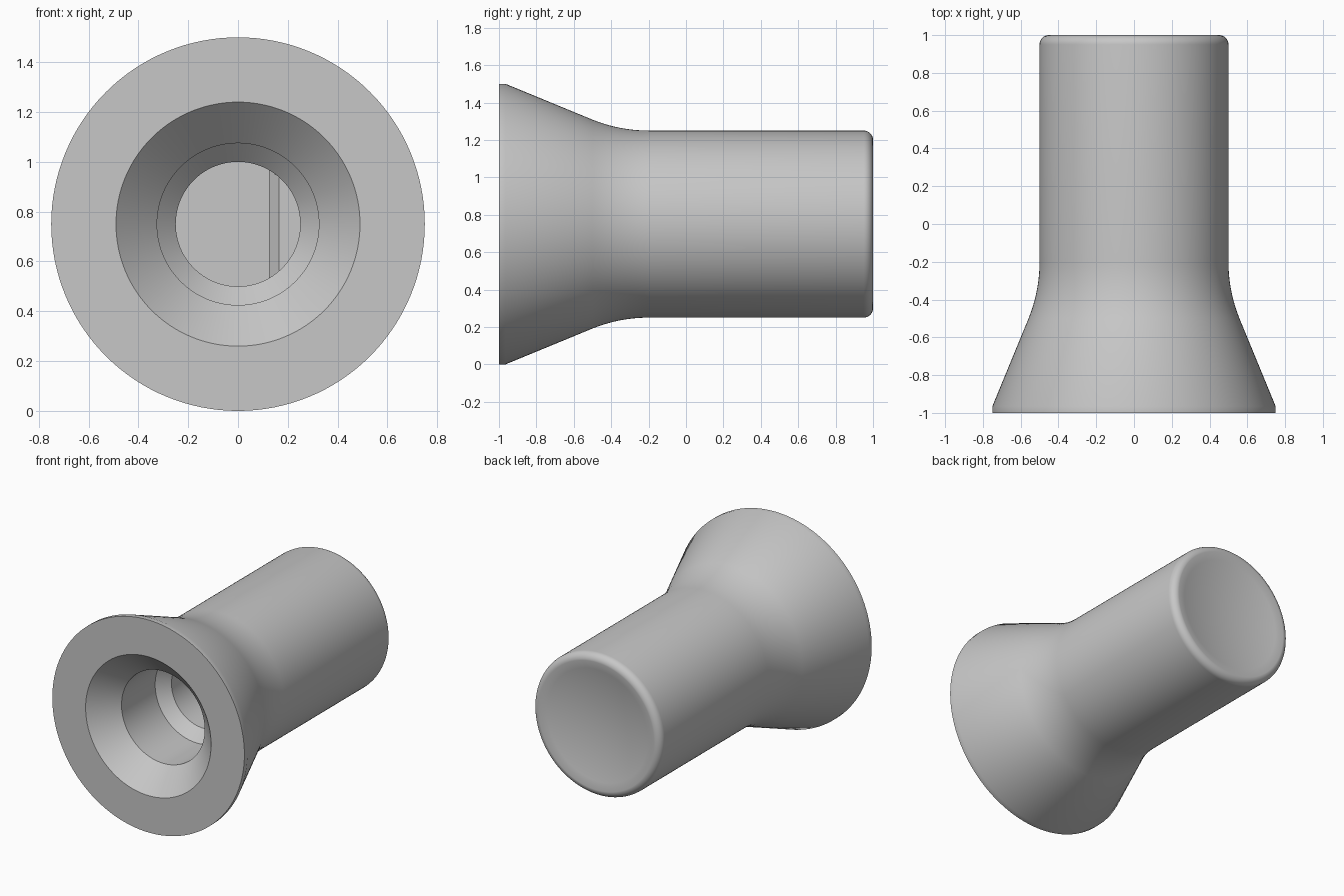
import bpy, bmesh, math
from mathutils import Vector, Matrix

cube = bpy.data.objects.get("Cube")
if cube:
    bpy.data.objects.remove(cube)

AXIS_Z = 0.75      # height of the knob's axis
FRONT = -1.0
BORE_END = 0.5     # floor of the shaft hole
KEY_START = -0.1   # where the flat of the D-shaped hole begins

grey = bpy.data.materials.new("plain grey")
grey.use_nodes = True
colour = (0.57, 0.57, 0.57, 1)
grey.diffuse_color = colour
grey.node_tree.nodes["Principled BSDF"].inputs["Base Color"].default_value = colour


def finish(bm, name):
    bmesh.ops.remove_doubles(bm, verts=bm.verts, dist=1e-5)
    bmesh.ops.recalc_face_normals(bm, faces=bm.faces)
    mesh = bpy.data.meshes.new(name)
    bm.to_mesh(mesh)
    bm.free()
    mesh.materials.append(grey)
    obj = bpy.data.objects.new(name, mesh)
    bpy.context.collection.objects.link(obj)
    obj.location.z = AXIS_Z
    bpy.ops.object.select_all(action='DESELECT')
    obj.select_set(True)
    bpy.context.view_layer.objects.active = obj
    bpy.ops.object.shade_smooth_by_angle(angle=math.radians(30))
    return obj


def arc(cr, cy, radius, start, end, steps):
    """Points (radius, y) along an arc; angles in degrees."""
    angles = [math.radians(start + (end - start) * i / steps) for i in range(steps + 1)]
    return [(cr + radius * math.cos(a), cy + radius * math.sin(a)) for a in angles]


# Body profile: stepped bore, flared skirt, rounded back edge, dished cap
profile = [(0, BORE_END), (0.25, BORE_END), (0.25, FRONT + 0.615), (0.325, FRONT + 0.54),
           (0.325, FRONT + 0.165), (0.49, FRONT), (0.75, FRONT), (0.75, FRONT + 0.035)]
profile += arc(1.3, -0.2, 0.8, 202, 180, 10)
profile += arc(0.45, 0.95, 0.05, 0, 90, 8)
dish_radius = 2.0
dish_y = 1 + math.sqrt(dish_radius ** 2 - 0.45 ** 2)
for i in range(7, -1, -1):
    r = 0.45 * i / 8
    profile.append((r, dish_y - math.sqrt(dish_radius ** 2 - r * r)))

bm = bmesh.new()
verts = [bm.verts.new((r, y, 0)) for r, y in profile]
edges = [bm.edges.new(pair) for pair in zip(verts, verts[1:])]
bmesh.ops.spin(bm, geom=verts + edges, cent=(0, 0, 0), axis=(0, 1, 0),
               angle=2 * math.pi, steps=128)
finish(bm, "knob_body")

# Flat side of the shaft hole, with a chamfered lead-in
bm = bmesh.new()
rings = []
for y, flat_x in ((KEY_START, 0.165), (KEY_START + 0.04, 0.125), (BORE_END + 0.005, 0.125)):
    half = math.acos(flat_x / 0.251)
    angles = [half * (2 * i / 24 - 1) for i in range(25)]
    rings.append([bm.verts.new((0.251 * math.cos(a), y, 0.251 * math.sin(a))) for a in angles])
for near, far in zip(rings, rings[1:]):
    for i in range(25):
        j = (i + 1) % 25
        bm.faces.new((near[i], near[j], far[j], far[i]))
bm.faces.new(rings[0])
bm.faces.new(rings[-1])
finish(bm, "shaft_hole_flat")
